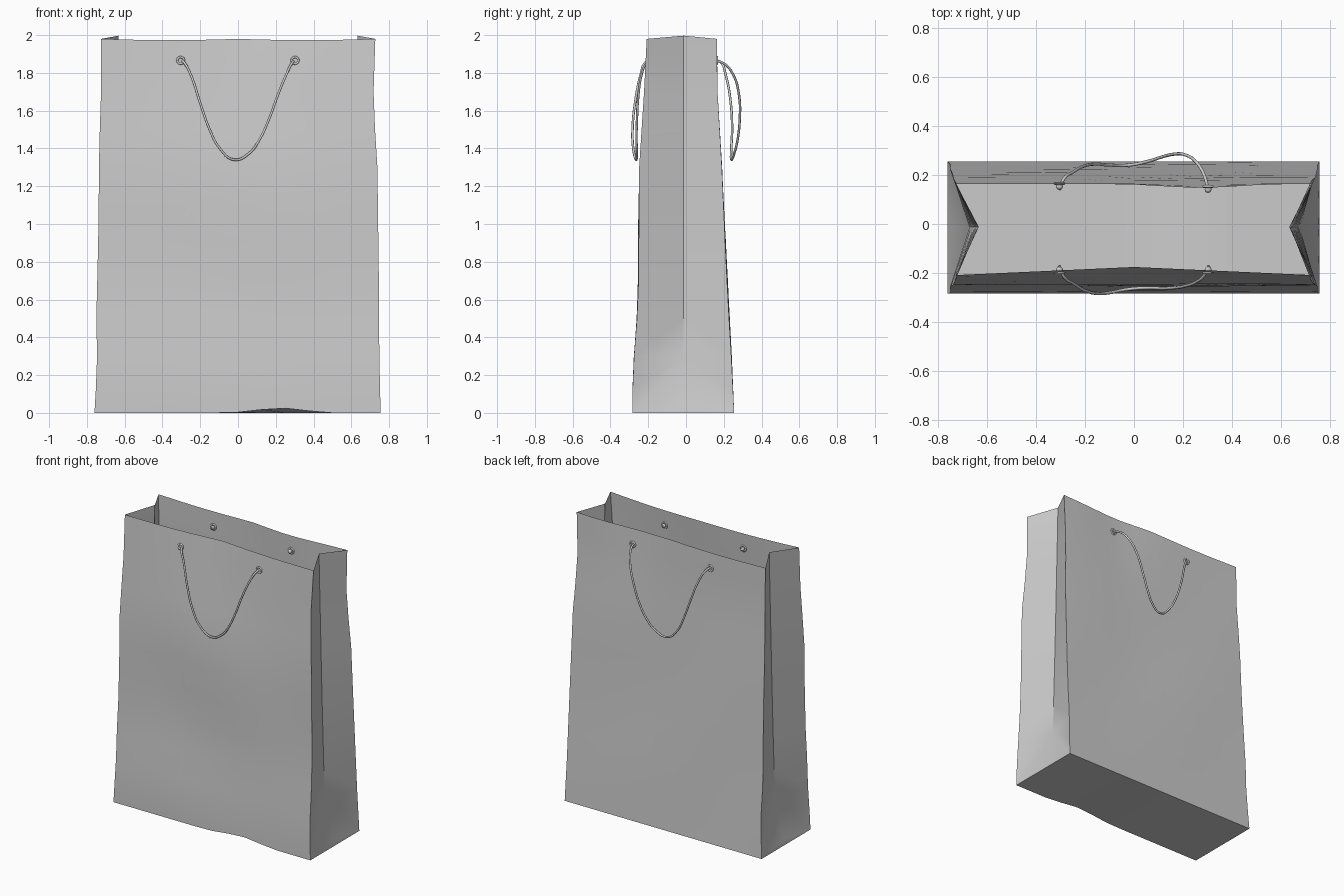
import bpy, bmesh, math
from mathutils import Vector

if "Cube" in bpy.data.objects:
    bpy.data.objects.remove(bpy.data.objects["Cube"])


def interp(keys, z):
    for (a, va), (b, vb) in zip(keys, keys[1:]):
        if z <= b:
            return va + (vb - va) * (z - a) / (b - a)
    return keys[-1][1]


# Edge profiles by height: right and left edges, front and back corners
RIGHT = [(0, .755), (.3, .748), (.6, .747), (1, .742), (1.3, .738), (1.65, .716), (1.98, .727)]
LEFT = [(0, -.76), (.25, -.745), (.5, -.75), (1, -.738), (1.4, -.736), (1.65, -.725), (1.98, -.725)]
FRONT = [(0, -.283), (.2, -.283), (.6, -.252), (1.3, -.248), (1.7, -.222), (1.98, -.208)]
BACK = [(0, .255), (.3, .24), (.6, .222), (1, .203), (1.3, .19), (1.7, .167), (1.98, .163)]
FOLD = [(.3, .675), (1, .655), (1.98, .632)]
LEVELS = [0, .12, .3, .5, .7, .9, 1.1, 1.3, 1.5, 1.7, 1.85, 1.98]
COLS = 12


def panel_point(side, u, z):
    """Point on the front (side -1) or back (side 1) sheet, u in -1..1."""
    lo, hi = interp(LEFT, z), interp(RIGHT, z)
    x = lo + (hi - lo) * (u + 1) / 2
    mid, t = 1 - abs(u), z / 1.98
    wave = .006 * math.sin(3 * u + 4 * z) * (1 - u * u) * math.sin(math.pi * t)
    if side < 0:
        y = interp(FRONT, z) + .033 * mid * t ** 4 + wave
        lift = max(0, .028 * (1 - abs(x - .22) / .25)) * (z == 0)
    else:
        y = interp(BACK, z) + wave - .016 * t ** 4 * math.exp(-((x - .27) / .2) ** 2)
        lift = 0
    dip = .007 * math.sin(math.pi * abs(u)) * t ** 8
    return Vector((x, y, z + lift - dip))


# Paper bag
bm = bmesh.new()
sheets = {}
for side in (-1, 1):
    grid = [[bm.verts.new(panel_point(side, -1 + 2 * i / COLS, z)) for i in range(COLS + 1)]
            for z in LEVELS]
    sheets[side] = grid
    for a, b in zip(grid, grid[1:]):
        for i in range(COLS):
            bm.faces.new((a[i], a[i + 1], b[i + 1], b[i]))
f, b = sheets[-1], sheets[1]

# Floor
for i in range(COLS):
    bm.faces.new((f[0][i], b[0][i], b[0][i + 1], f[0][i + 1]))

# Inward-folded side gussets with the triangular base fold
for s, c in ((1, COLS), (-1, 0)):
    folds = [bm.verts.new((s * interp(FOLD, z), -.012, z + (.017 if z > 1.9 else 0)))
             for z in LEVELS[2:]]
    base = bm.verts.new((s * .75, -.012, .038))
    for sheet in (f, b):
        for k in range(len(folds) - 1):
            bm.faces.new((sheet[k + 2][c], folds[k], folds[k + 1], sheet[k + 3][c]))
        for k in range(2):
            bm.faces.new((sheet[k][c], folds[0], sheet[k + 1][c]))
        bm.faces.new((sheet[0][c], base, folds[0]))
    bm.faces.new((f[0][c], b[0][c], base))
bmesh.ops.recalc_face_normals(bm, faces=bm.faces)
mesh = bpy.data.meshes.new("paper_bag")
bm.to_mesh(mesh)
bm.free()
bag = bpy.data.objects.new("paper_bag", mesh)
bpy.context.collection.objects.link(bag)
bpy.context.view_layer.objects.active = bag
bag.select_set(True)
bpy.ops.object.shade_smooth_by_angle(angle=math.radians(25))

# Hanging cord handles
CORD_X = [-.305, -.285, -.25, -.2, -.15, -.1, -.02, .06, .11, .16, .21, .255, .285, .305]
CORD_Z = [1.87, 1.855, 1.79, 1.64, 1.5, 1.405, 1.34, 1.375, 1.44, 1.545, 1.68, 1.79, 1.85, 1.87]
FRONT_Y = [-.17, -.215, -.24, -.27, -.283, -.28, -.265, -.26, -.262, -.26, -.252, -.235, -.21, -.17]
BACK_Y = [.14, .185, .21, .237, .244, .24, .24, .256, .272, .284, .281, .25, .2, .13]
for name, ys in (("front_handle", FRONT_Y), ("back_handle", BACK_Y)):
    curve = bpy.data.curves.new(name, "CURVE")
    curve.dimensions = "3D"
    curve.bevel_depth = .0065
    curve.bevel_resolution = 2
    curve.resolution_u = 6
    curve.use_fill_caps = True
    sp = curve.splines.new("BEZIER")
    sp.bezier_points.add(len(ys) - 1)
    for p, co in zip(sp.bezier_points, zip(CORD_X, ys, CORD_Z)):
        p.co = co
        p.handle_left_type = p.handle_right_type = "AUTO"
    bpy.context.collection.objects.link(bpy.data.objects.new(name, curve))

# Eyelets and the cord knots behind them
for side, label in ((-1, "front"), (1, "back")):
    for x, hand in ((-.303, "left"), (.303, "right")):
        p = panel_point(side, x / .725, 1.87)
        bpy.ops.mesh.primitive_torus_add(major_radius=.018, minor_radius=.006, major_segments=20,
                                         minor_segments=8, location=p,
                                         rotation=(math.pi / 2, 0, 0))
        bpy.context.object.name = f"{label}_{hand}_eyelet"
        bpy.ops.object.shade_smooth()
        bpy.ops.mesh.primitive_uv_sphere_add(segments=12, ring_count=8, radius=.014,
                                             location=p - Vector((0, side * .012, 0)))
        bpy.context.object.name = f"{label}_{hand}_knot"
        bpy.ops.object.shade_smooth()
